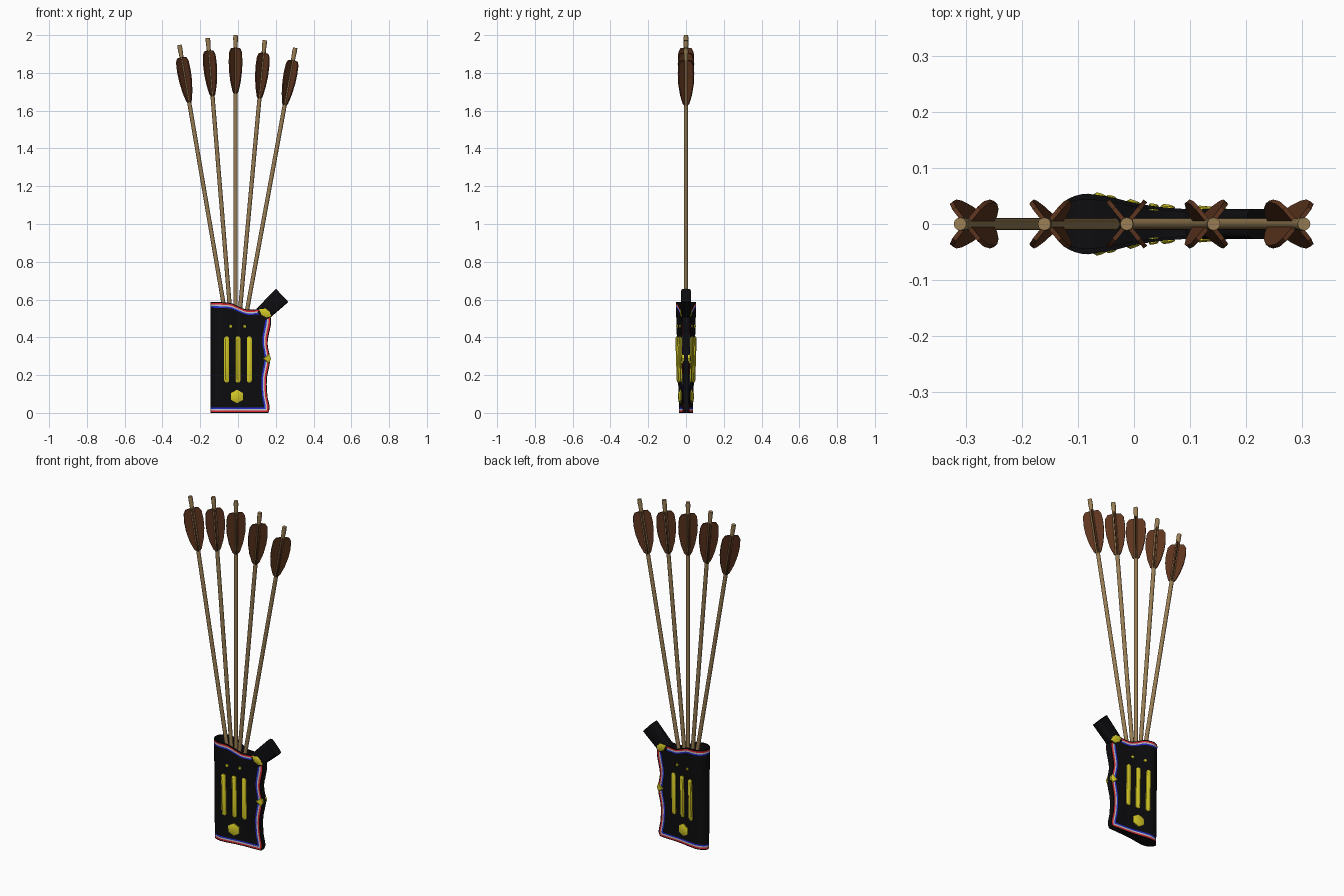
import bpy, bmesh, math
from mathutils import Vector, Matrix

if "Cube" in bpy.data.objects:
    bpy.data.objects.remove(bpy.data.objects["Cube"])


def mat(name, r, g, b):
    m = bpy.data.materials.new(name)
    m.diffuse_color = (r, g, b, 1)
    m.use_nodes = True
    m.node_tree.nodes["Principled BSDF"].inputs["Base Color"].default_value = m.diffuse_color
    return m


BLACK = mat("black_leather", .004, .004, .005)
RED = mat("red_trim", .75, .02, .03)
WHITE = mat("white_trim", .85, .85, .85)
BLUE = mat("blue_trim", .02, .03, .7)
YELLOW = mat("yellow_metal", .68, .6, .02)
WOOD = mat("shaft_wood", .32, .21, .09)
FEATHER = mat("brown_feather", .11, .035, .013)


def finish(name, bm, mats, angle=35):
    bmesh.ops.recalc_face_normals(bm, faces=bm.faces)
    me = bpy.data.meshes.new(name)
    bm.to_mesh(me)
    bm.free()
    for m in mats:
        me.materials.append(m)
    ob = bpy.data.objects.new(name, me)
    bpy.context.collection.objects.link(ob)
    bpy.context.view_layer.objects.active = ob
    ob.select_set(True)
    bpy.ops.object.shade_smooth_by_angle(angle=math.radians(angle))
    ob.select_set(False)
    return ob


def curve(points, t):
    # smooth interpolation through (t, value) pairs
    n = len(points)
    t = min(max(t, points[0][0]), points[-1][0])
    i = next(k for k in range(n - 1) if t <= points[k + 1][0])

    def slope(k):
        a, b = points[max(k - 1, 0)], points[min(k + 1, n - 1)]
        return (b[1] - a[1]) / (b[0] - a[0])
    (x0, y0), (x1, y1) = points[i], points[i + 1]
    d = x1 - x0
    s = (t - x0) / d
    return ((2*s**3 - 3*s**2 + 1) * y0 + (s**3 - 2*s**2 + s) * d * slope(i)
            + (3*s**2 - 2*s**3) * y1 + (s**3 - s**2) * d * slope(i + 1))


# quiver profiles: right edge, top edge and half thickness
LEFT = -.145
EDGE = [(0, .16), (.05, .168), (.17, .156), (.34, .153), (.53, .17), (.7, .157), (.9, .175), (1, .17)]
TOP = [(0, .587), (.33, .582), (.48, .562), (.6, .548), (.75, .548), (.9, .55), (1, .53)]
HALF = [(.2, .054), (.34, .047), (.47, .037), (.65, .029), (.85, .025), (1, .02)]


def half_u(u, v):
    h = .054 * math.sqrt(max(0, 1 - (1 - u / .2)**2)) if u < .2 else curve(HALF, u)
    return h * (.68 + .32 * v)


def surface(u, v, side):
    x = LEFT + u * (curve(EDGE, v) - LEFT)
    z = v * curve(TOP, u)
    return Vector((x, side * half_u(u, v), z))


def half_xz(x, z):
    v = min(1, z / .56)
    u = min(1, (x - LEFT) / (curve(EDGE, v) - LEFT))
    return half_u(u, v)


# quiver body with striped trim along top, bottom and right edge
BANDS = [.005, .013, .021, .029]
us = [.2 * (1 - math.cos(k * math.pi / 16)) for k in range(8)]
us += [.2 + .69 * k / 22 for k in range(23)] + [1 - b / .31 for b in reversed(BANDS)] + [1]
vs = [0] + [b / .57 for b in BANDS]
vs += [.06 + .88 * k / 28 for k in range(29)] + [1 - b / .57 for b in reversed(BANDS)] + [1]


def band(d):
    return [0, 1, 2, 3, 0][sum(d > b for b in BANDS)]


bm = bmesh.new()
cols = [(u, -1) for u in us] + [(u, 1) for u in reversed(us[1:])]
rings = [[bm.verts.new(surface(u, v, s)) for u, s in cols] for v in vs]
# hollow mouth
lip = [surface(.02 + .965 * u, 1, s * .82) for u, s in cols]
rings.append([bm.verts.new(p) for p in lip])
rings.append([bm.verts.new((p.x, p.y, p.z - .12)) for p in lip])
n = len(cols)
for j in range(len(rings) - 1):
    for i in range(n):
        k = (i + 1) % n
        f = bm.faces.new((rings[j][i], rings[j][k], rings[j + 1][k], rings[j + 1][i]))
        if j < len(vs) - 1 and cols[i][1] == cols[k][1] or (k == 0 and j < len(vs) - 1):
            u, v = (cols[i][0] + cols[k][0]) / 2, (vs[j] + vs[j + 1]) / 2
            f.material_index = band(min((1 - u) * .31, v * .57, (1 - v) * .57))
# floor of the mouth and base, filled front to back
for ring in (rings[0], rings[-1]):
    m = len(us)
    for i in range(m - 1):
        quad = [ring[i], ring[i + 1], ring[n - i - 1], ring[(n - i) % n]]
        bm.faces.new(list(dict.fromkeys(quad)))
finish("quiver_body", bm, [BLACK, RED, WHITE, BLUE])


# yellow fittings that follow the body surface on front and back
def fitting(name, outline, rise, inset=.7):
    cx = sum(p[0] for p in outline) / len(outline)
    cz = sum(p[1] for p in outline) / len(outline)
    w = min(max(abs(p[0] - cx) for p in outline), max(abs(p[1] - cz) for p in outline))
    for side, label in ((-1, "front"), (1, "back")):
        bm = bmesh.new()
        loops = []
        for shrink, lift in ((0, -.006), (0, rise * .6), ((1 - inset) * w, rise)):
            loop = []
            for x, z in outline:
                d = Vector((x - cx, z - cz))
                q = Vector((x, z)) - d.normalized() * shrink
                if len(outline) > 12:   # long bars shrink across their width
                    q.x = cx + d.x * (1 - shrink / w)
                loop.append(bm.verts.new((q.x, side * (half_xz(x, z) + lift), q.y)))
            loops.append(loop)
        m = len(outline)
        for a, b in zip(loops, loops[1:]):
            for i in range(m):
                bm.faces.new((a[i], a[(i + 1) % m], b[(i + 1) % m], b[i]))
        bm.faces.new(loops[-1])
        finish(f"{name}_{label}", bm, [YELLOW])


def polygon(x, z, r, count, start=90):
    return [(x + r * math.cos(math.radians(start + 360 * k / count)),
             z + r * math.sin(math.radians(start + 360 * k / count))) for k in range(count)]


def capsule(x, z0, z1, r):
    arc = [math.pi * k / 6 for k in range(7)]
    return ([(x + r * math.cos(a), z1 - r + r * math.sin(a)) for a in arc]
            + [(x - r * math.cos(a), z0 + r - r * math.sin(a)) for a in arc])


for i, x in enumerate((-.06, 0, .06)):
    fitting(f"bar_{i + 1}", capsule(x, .16, .405, .013), .009, .5)
fitting("hexagon_boss", polygon(-.005, .087, .036, 6), .009)
for i, x in enumerate((-.04, .035)):
    fitting(f"stud_{i + 1}", polygon(x, .458, .009, 10), .006)
fitting("corner_plate", [(.11, .55), (.15, .552), (.175, .535), (.176, .512), (.152, .505), (.125, .518)], .007)
fitting("edge_plate", [(.132, .287), (.165, .312), (.175, .287), (.163, .262)], .007, .8)

# strap stub at the upper right corner
bm = bmesh.new()
axis, across = Vector((.73, 0, .69)), Vector((.69, 0, -.73))
loops = []
for t, w in ((-.045, .04), (.0, .043), (.06, .046), (.112, .048)):
    c = Vector((.152, 0, .545)) + axis * t
    loop = []
    for k in range(24):
        a = math.tau * k / 24
        ca, sa = math.cos(a), math.sin(a)
        sq = lambda q: math.copysign(abs(q)**.45, q)
        loop.append(bm.verts.new(c + across * w * sq(ca) + Vector((0, .027 * sq(sa), 0))))
    loops.append(loop)
for a, b in zip(loops, loops[1:]):
    for i in range(24):
        bm.faces.new((a[i], a[(i + 1) % 24], b[(i + 1) % 24], b[i]))
bm.faces.new(loops[0])
bm.faces.new(loops[-1])
finish("strap_stub", bm, [BLACK])

# arrows: shaft with nock, and four feather vanes
ARROWS = [(-.077, .58, -.31, 1.948), (-.045, .58, -.16, 1.985), (-.013, .57, -.013, 2.0),
          (.012, .56, .142, 1.973), (.05, .555, .303, 1.933)]
VANE = [(.005, -.315), (.02, -.30), (.038, -.25), (.05, -.19), (.053, -.14), (.049, -.09), (.036, -.07), (.005, -.066)]
for i, (x0, z0, x1, z1) in enumerate(ARROWS):
    tip, d = Vector((x1, 0, z1)), Vector((x1 - x0, 0, z1 - z0)).normalized()
    frame = Matrix.Translation(tip) @ Matrix.Rotation(math.atan2(d.x, d.z), 4, 'Y')
    length = (z1 - .47) / d.z
    bm = bmesh.new()
    loops = [[bm.verts.new((r * math.cos(math.tau * k / 12), r * math.sin(math.tau * k / 12), z))
              for k in range(12)] for r, z in ((.011, -length), (.011, -.05), (.0125, -.02), (.0115, 0))]
    for a, b in zip(loops, loops[1:]):
        for k in range(12):
            bm.faces.new((a[k], a[(k + 1) % 12], b[(k + 1) % 12], b[k]))
    bm.faces.new(loops[0])
    bm.faces.new(loops[-1])
    bm.transform(frame)
    finish(f"arrow_shaft_{i + 1}", bm, [WOOD])

    bm = bmesh.new()
    for ang in (51, 129, 231, 309):
        rot = Matrix.Rotation(math.radians(ang), 4, 'Z')
        a, b = [[bm.verts.new(frame @ rot @ Vector((r, y, z))) for r, z in VANE] for y in (-.004, .004)]
        bm.faces.new(a)
        bm.faces.new(b)
        for k in range(len(VANE)):
            m = (k + 1) % len(VANE)
            bm.faces.new((a[k], a[m], b[m], b[k]))
    finish(f"arrow_feathers_{i + 1}", bm, [FEATHER])
